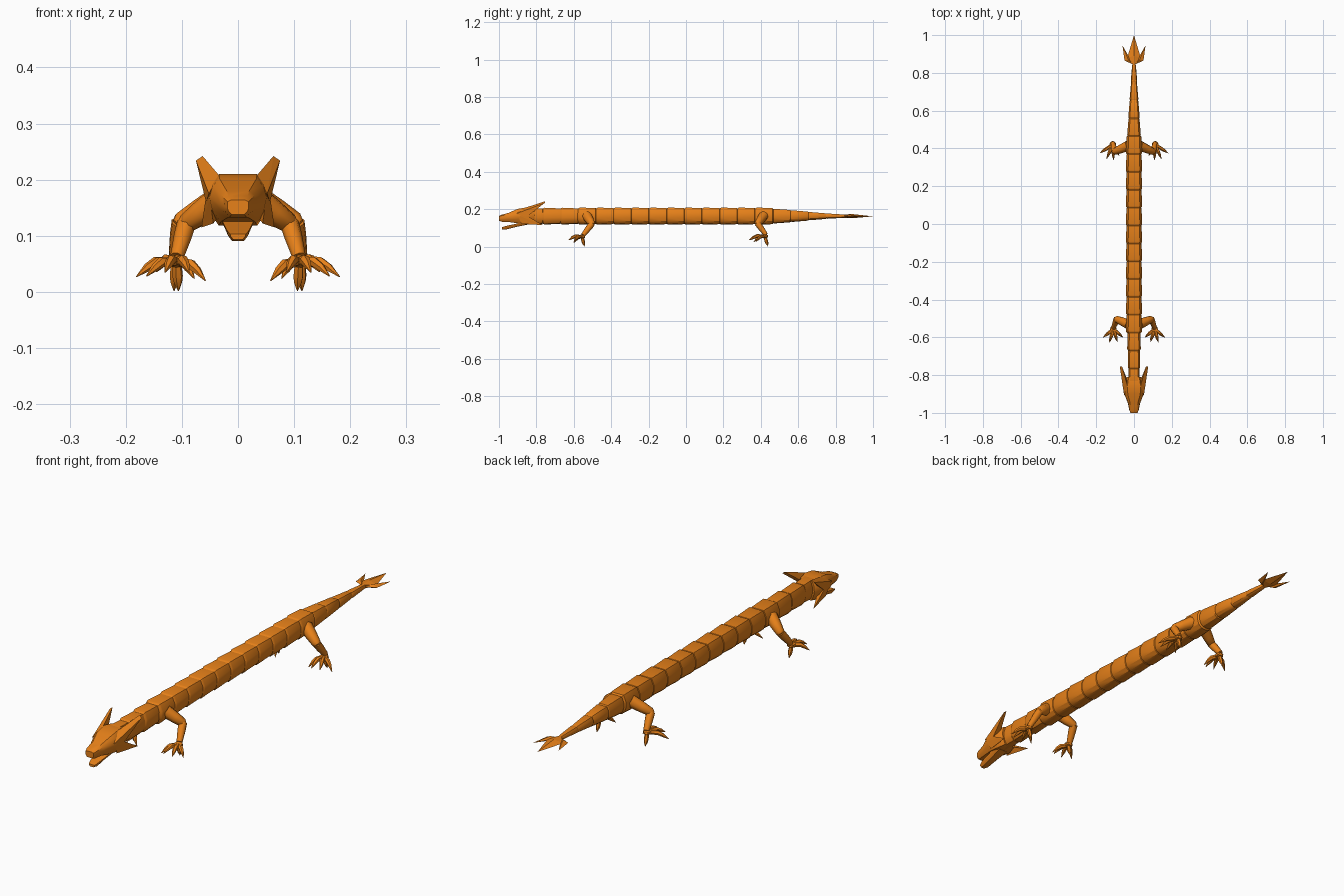
import bpy, bmesh, math
from mathutils import Vector

if "Cube" in bpy.data.objects:
    bpy.data.objects.remove(bpy.data.objects["Cube"])

mat = bpy.data.materials.new("orange")
mat.diffuse_color = (0.8, 0.22, 0.01, 1)
mat.use_nodes = True
mat.node_tree.nodes["Principled BSDF"].inputs["Base Color"].default_value = mat.diffuse_color


def finish(name, bm, angle=30):
    bmesh.ops.recalc_face_normals(bm, faces=bm.faces)
    me = bpy.data.meshes.new(name)
    bm.to_mesh(me)
    bm.free()
    ob = bpy.data.objects.new(name, me)
    bpy.context.collection.objects.link(ob)
    me.materials.append(mat)
    if angle:
        bpy.ops.object.select_all(action='DESELECT')
        ob.select_set(True)
        bpy.context.view_layer.objects.active = ob
        bpy.ops.object.shade_smooth_by_angle(angle=math.radians(angle))
    return ob


def loft(name, rings, angle=30):
    bm = bmesh.new()
    loops = [[bm.verts.new(p) for p in r] for r in rings]
    n = len(loops[0])
    for a, b in zip(loops, loops[1:]):
        for i in range(n):
            bm.faces.new((a[i], a[(i + 1) % n], b[(i + 1) % n], b[i]))
    bm.faces.new(loops[0])
    bm.faces.new(loops[-1])
    return finish(name, bm, angle)


def hull(name, pts):
    bm = bmesh.new()
    for p in pts:
        bm.verts.new(p)
    res = bmesh.ops.convex_hull(bm, input=bm.verts)
    junk = [v for v in res["geom_interior"] if isinstance(v, bmesh.types.BMVert)]
    bmesh.ops.delete(bm, geom=junk, context='VERTS')
    return finish(name, bm, 0)


def tube(name, pts, radii, sides=8, angle=50):
    pts = [Vector(p) for p in pts]
    rings = []
    for i, (p, r) in enumerate(zip(pts, radii)):
        d = (pts[min(i + 1, len(pts) - 1)] - pts[max(i - 1, 0)]).normalized()
        u = d.cross(Vector((0.3, 0.1, 1))).normalized()
        v = d.cross(u)
        rings.append([p + r * (u * math.cos(t) + v * math.sin(t))
                      for t in (2 * math.pi * k / sides for k in range(sides))])
    return loft(name, rings, angle)


# body: overlapping segments, flat back and rounded belly
half = [(0.72, 1), (1, 0.42), (1, -0.2), (0.86, -0.62), (0.5, -0.92)]
profile = half + [(0, -1)] + [(-x, z) for x, z in reversed(half)]
tail_size = [(0.017, 0.010, 0.014, 0.009), (0.023, 0.016, 0.022, 0.015),
             (0.030, 0.023, 0.031, 0.024), (0.036, 0.029, 0.039, 0.033)]
for k in range(18):
    back = 0.84 - 0.0945 * k
    front = back - 0.089
    if k < 4:
        wf, wb, hf, hb = tail_size[k]
    elif k < 15:
        wf, wb, hf, hb = 0.043, 0.040, 0.046, 0.043
    else:
        wf, wb, hf, hb = [(0.036, 0.034), (0.033, 0.031), (0.030, 0.028)][k - 15] + (0.045, 0.041)

    def ring(y, w, h):
        return [(x * w, y, 0.163 + z * h) for x, z in profile]
    loft(f"body_segment_{k + 1}", [
        ring(front - 0.012, wf * 0.7, hf * 0.7), ring(front, wf * 0.95, hf * 0.95),
        ring(front + 0.006, wf, hf), ring(back, wb, hb),
        ring(back + 0.012, wb * 0.7, hb * 0.7)])

# tail fin: centre blade and two side barbs
hull("tail_blade", [(0, 0.84, 0.172), (0, 0.84, 0.154), (0.036, 0.88, 0.163),
                    (-0.036, 0.88, 0.163), (0, 0.89, 0.174), (0, 0.89, 0.152), (0, 1.0, 0.162)])
for s, side in ((1, "right"), (-1, "left")):
    hull(f"tail_barb_{side}", [(0.005 * s, 0.845, 0.163), (0.05 * s, 0.865, 0.163),
                               (0.03 * s, 0.87, 0.172), (0.03 * s, 0.87, 0.154),
                               (0.035 * s, 0.9, 0.163), (0.061 * s, 0.945, 0.163)])

# head and upper jaw: y, top half width, side half width, top, side, bottom heights
skull = []
for y, wt, wm, zt, zm, zb in [(-1.0, 0.012, 0.019, 0.164, 0.150, 0.138),
                              (-0.985, 0.017, 0.025, 0.171, 0.152, 0.133),
                              (-0.95, 0.020, 0.032, 0.180, 0.157, 0.132),
                              (-0.90, 0.033, 0.051, 0.202, 0.168, 0.125),
                              (-0.85, 0.034, 0.057, 0.210, 0.170, 0.118),
                              (-0.81, 0.028, 0.038, 0.204, 0.165, 0.122)]:
    h = [(wt, zt), ((wt + wm) / 2 + 0.003, (zt + zm) / 2 + 0.004), (wm, zm),
         (wm * 0.9, (zm + zb) / 2), (wm * 0.6, zb)]
    skull.append([(x, y, z) for x, z in h] + [(-x, y, z) for x, z in reversed(h)])
loft("head", skull, 35)

# lower jaw
jaw = []
for y, w, zt, zb in [(-0.985, 0.014, 0.103, 0.093), (-0.965, 0.020, 0.110, 0.091),
                     (-0.91, 0.026, 0.122, 0.105), (-0.85, 0.036, 0.145, 0.117)]:
    jaw.append([(w, y, zt), (w * 0.9, y, (zt + zb) / 2), (w * 0.55, y, zb),
                (-w * 0.55, y, zb), (-w * 0.9, y, (zt + zb) / 2), (-w, y, zt)])
loft("lower_jaw", jaw, 35)

# legs: upper, lower, heel claw and spread toes
legs = {
    "front": dict(hip=(0.03, -0.53, 0.165), knee=(0.092, -0.503, 0.122), ankle=(0.109, -0.55, 0.062),
                  toes=[(0.163, -0.60, 0.028), (0.13, -0.628, 0.035), (0.087, -0.625, 0.035),
                        (0.058, -0.60, 0.02), (0.106, -0.543, 0.002)]),
    "hind": dict(hip=(0.03, 0.415, 0.165), knee=(0.102, 0.383, 0.124), ankle=(0.112, 0.427, 0.064),
                 toes=[(0.181, 0.375, 0.027), (0.145, 0.345, 0.036), (0.108, 0.338, 0.036),
                       (0.078, 0.362, 0.024), (0.114, 0.438, 0.002)]),
}
for s, side in ((1, "right"), (-1, "left")):
    def m(p):
        return Vector((p[0] * s, p[1], p[2]))
    # horn and cheek spike
    hull(f"horn_{side}", [m(p) for p in [(0.034, -0.86, 0.208), (0.052, -0.91, 0.175),
                                         (0.057, -0.85, 0.160), (0.030, -0.84, 0.175),
                                         (0.063, -0.755, 0.242), (0.075, -0.755, 0.234)]])
    hull(f"cheek_spike_{side}", [m(p) for p in [(0.050, -0.90, 0.168), (0.044, -0.88, 0.122),
                                                (0.030, -0.84, 0.14), (0.058, -0.85, 0.165),
                                                (0.065, -0.765, 0.115)]])
    for name, leg in legs.items():
        hip, knee, ankle = m(leg["hip"]), m(leg["knee"]), m(leg["ankle"])
        tube(f"{name}_upper_leg_{side}", [hip, hip.lerp(knee, 0.55), knee, knee + (knee - hip) * 0.12],
             [0.027, 0.023, 0.018, 0.010])
        tube(f"{name}_lower_leg_{side}", [knee, knee.lerp(ankle, 0.4), ankle], [0.017, 0.016, 0.012])
        bm = bmesh.new()
        bmesh.ops.create_icosphere(bm, subdivisions=1, radius=0.018)
        bmesh.ops.scale(bm, vec=(1.1, 1.1, 0.7), verts=bm.verts)
        centre = ankle + Vector((0, -0.006, -0.008))
        bmesh.ops.translate(bm, vec=centre, verts=bm.verts)
        finish(f"{name}_foot_{side}", bm, 30)
        for i, t in enumerate(leg["toes"]):
            tip = m(t)
            arch = Vector((0, 0, 0.012 if i < 4 else 0))
            tube(f"{name}_toe_{i + 1}_{side}",
                 [centre, centre.lerp(tip, 0.5) + arch, centre.lerp(tip, 0.72) + arch * 0.7, tip],
                 [0.008, 0.0095, 0.0075, 0.001], 6, 30)
